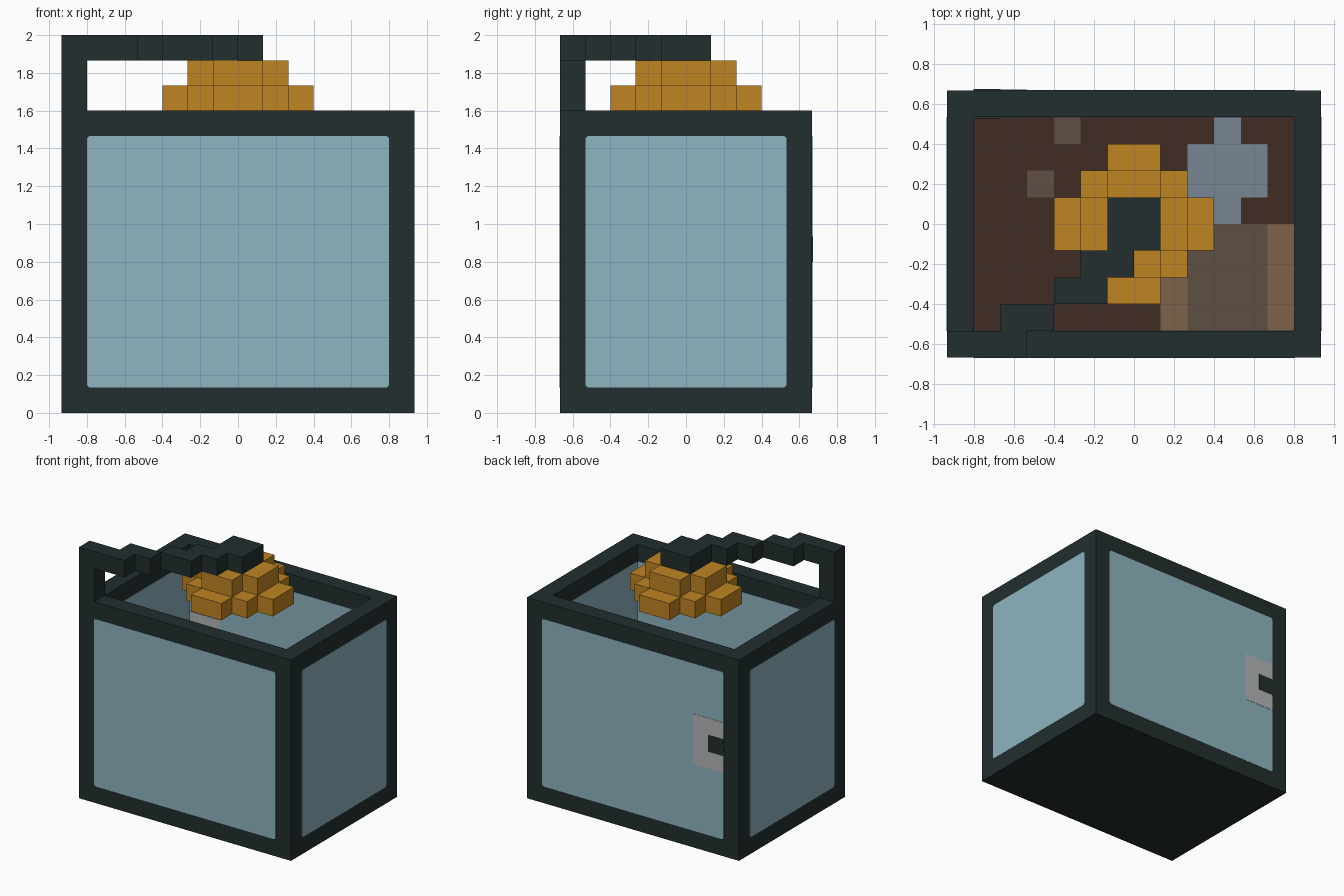
import bpy, bmesh, math
from mathutils import Matrix, Vector

if "Cube" in bpy.data.objects:
    bpy.data.objects.remove(bpy.data.objects["Cube"], do_unlink=True)

U = 2 / 15      # one block of the grid
SKIN = 0.002    # how far painted panels stand proud


def material(name, r, g, b):
    linear = [((c / 255 + 0.055) / 1.055) ** 2.4 for c in (r, g, b)] + [1]
    mat = bpy.data.materials.new(name)
    mat.use_nodes = True
    mat.diffuse_color = linear
    mat.node_tree.nodes["Principled BSDF"].inputs["Base Color"].default_value = linear
    return mat


FRAME = material("dark frame", 34, 46, 46)
GLASS = material("blue glass", 142, 181, 192)
GOLD = material("gold lamp", 192, 133, 35)
SOIL = material("brown soil", 64, 44, 35)
BARK = material("grey brown bark", 95, 78, 67)
WOOD = material("tan wood", 125, 98, 74)
STONE = material("grey stone", 122, 134, 147)
LATCH = material("light metal", 180, 181, 183)


def add_object(name, bm, *mats):
    bmesh.ops.recalc_face_normals(bm, faces=bm.faces)
    mesh = bpy.data.meshes.new(name)
    bm.to_mesh(mesh)
    bm.free()
    for mat in mats:
        mesh.materials.append(mat)
    obj = bpy.data.objects.new(name, mesh)
    bpy.context.collection.objects.link(obj)
    return obj


def add_box(bm, low, high, turn=0):
    """Box between two corners in blocks, turned about z by quarter turns."""
    low, high = Vector(low) * U, Vector(high) * U
    place = Matrix.Translation((low + high) / 2) @ Matrix.Diagonal((*(high - low), 1))
    spin = Matrix.Rotation(turn * math.pi / 2, 4, "Z")
    bmesh.ops.create_cube(bm, size=1, matrix=spin @ place)


def boxes(name, mat, *corners):
    bm = bmesh.new()
    for low, high in corners:
        add_box(bm, low, high)
    return add_object(name, bm, mat)


# Open tank: a block with an inset top sunk down to the soil
bm = bmesh.new()
add_box(bm, (-7, -5, 0), (7, 5, 12))
bm.normal_update()
top = max(bm.faces, key=lambda f: f.calc_center_median().z)
bmesh.ops.inset_region(bm, faces=[top], thickness=U, use_even_offset=True)
soil = bmesh.ops.extrude_discrete_faces(bm, faces=[top])["faces"][0]
bmesh.ops.translate(bm, vec=(0, 0, -11 * U), verts=soil.verts)
soil.material_index = 1
add_object("tank", bm, FRAME, SOIL)


# Glass panes with clipped corners, showing on both sides of each wall
def pane(name, half_width, wall, turn):
    cut = 0.1
    w, low, high = half_width, 1, 11
    outline = [(-w + cut, low), (w - cut, low), (w, low + cut), (w, high - cut),
               (w - cut, high), (-w + cut, high), (-w, high - cut), (-w, low + cut)]
    bm = bmesh.new()
    face = bm.faces.new([bm.verts.new((x * U, -wall * U - SKIN, z * U)) for x, z in outline])
    back = bmesh.ops.extrude_face_region(bm, geom=[face])["geom"]
    bmesh.ops.translate(bm, vec=(0, U + 2 * SKIN, 0),
                        verts=[v for v in back if isinstance(v, bmesh.types.BMVert)])
    bm.transform(Matrix.Rotation(turn * math.pi / 2, 4, "Z"))
    add_object(name, bm, GLASS)


for turn, side in enumerate(("front", "left", "back", "right")):
    pane(side + "_pane", *((4, 7) if turn % 2 else (6, 5)), turn)

# Door latch with a dark notch
s = 2 * SKIN / U
boxes("door_latch", LATCH, ((-6, 4 - s, 5), (-4, 5 + s, 8)))
s *= 1.5
boxes("latch_notch", FRAME, ((-6, 4 - s, 6), (-5, 5 + s, 7)))

# Ground cover as thin plates on the soil
t = 1 + 0.004 / U


def ground(name, mat, *rects):
    boxes(name, mat, *[((a, b, 1), (c, d, t)) for a, b, c, d in rects])


ground("stone_patch", STONE, (2, 1, 5, 3), (3, 3, 4, 4), (3, 0, 4, 1))
ground("log_middle", BARK, (2, -4, 5, 0))
ground("log_edges", WOOD, (1, -4, 2, 0), (5, -4, 6, 0))
ground("soil_patches", BARK, (-3, 3, -2, 4), (-4, 1, -3, 2))

# Stepped hollow lamp shade, repeated over four quarter turns
bm = bmesh.new()
for turn in range(4):
    add_box(bm, (2, -1, 12), (3, 1, 13), turn)
    add_box(bm, (1, 1, 12), (2, 2, 13), turn)
    add_box(bm, (1, -1, 13), (2, 1, 14), turn)
add_object("lamp_shade", bm, GOLD)

# Lamp post, staggered arm and cap
boxes("lamp_post", FRAME, ((-7, -5, 12), (-6, -4, 14)))
boxes("lamp_arm", FRAME, *[((a, b, 14), (c, b + 1, 15)) for a, b, c in
                           ((-7, -5, -4), (-5, -4, -3), (-3, -3, -1), (-2, -2, 0))])
boxes("lamp_cap", FRAME, ((-1, -1, 14), (1, 1, 15)))
